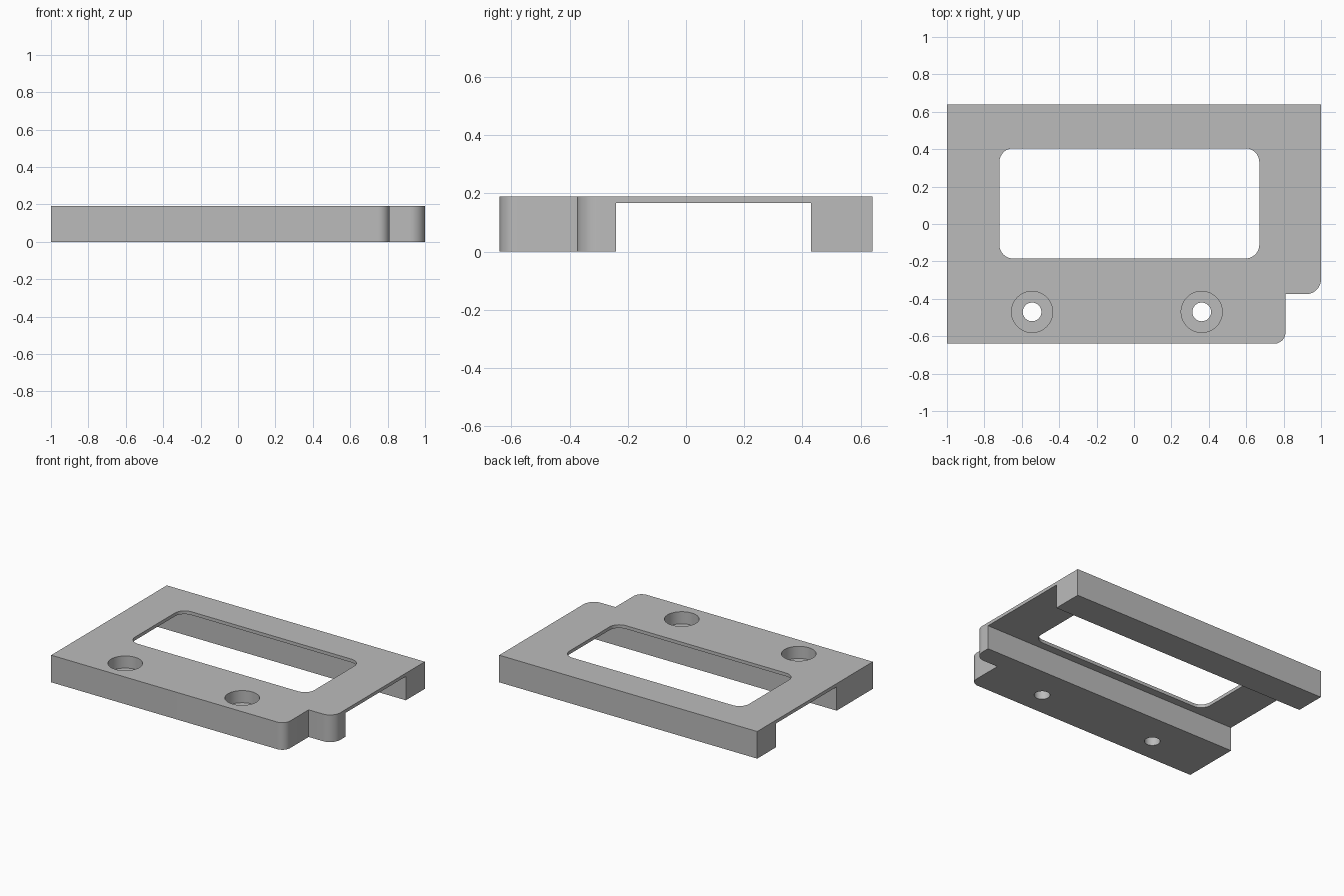
import bpy
import bmesh
from math import cos, sin, pi, radians
from mathutils import Vector

cube = bpy.data.objects.get("Cube")
if cube:
    bpy.data.objects.remove(cube, do_unlink=True)

grey = bpy.data.materials.new("plain grey")
grey.use_nodes = True
colour = (0.5, 0.5, 0.5, 1)
grey.diffuse_color = colour
grey.node_tree.nodes["Principled BSDF"].inputs["Base Color"].default_value = colour

TOP = 0.19


def rounded(corners, steps=10):
    """Outline from (x, y, radius) right-angled corners."""
    points = []
    for i, (x, y, r) in enumerate(corners):
        p = Vector((x, y))
        if not r:
            points.append(p)
            continue
        a = (Vector(corners[i - 1][:2]) - p).normalized() * r
        b = (Vector(corners[(i + 1) % len(corners)][:2]) - p).normalized() * r
        for k in range(steps + 1):
            t = k / steps * pi / 2
            points.append(p + a * (1 - sin(t)) + b * (1 - cos(t)))
    return points


def circle(x, y, r, n=48):
    return [Vector((x + r * cos(2 * pi * k / n), y + r * sin(2 * pi * k / n)))
            for k in range(n)]


def prism(name, outline, z0, z1):
    bm = bmesh.new()
    base = bm.faces.new([bm.verts.new((p.x, p.y, z0)) for p in outline])
    top = bmesh.ops.extrude_face_region(bm, geom=[base])["geom"]
    bmesh.ops.translate(bm, vec=(0, 0, z1 - z0),
                        verts=[v for v in top if isinstance(v, bmesh.types.BMVert)])
    bmesh.ops.recalc_face_normals(bm, faces=bm.faces)
    mesh = bpy.data.meshes.new(name)
    bm.to_mesh(mesh)
    bm.free()
    mesh.materials.append(grey)
    obj = bpy.data.objects.new(name, mesh)
    bpy.context.collection.objects.link(obj)
    return obj


def rectangle(x0, x1, y0, y1, r=0):
    return rounded([(x0, y0, r), (x1, y0, r), (x1, y1, r), (x0, y1, r)])


# Plate with a stepped, rounded front corner
plate = prism("mounting_plate", rounded([
    (-1, -0.64, 0), (0.81, -0.64, 0.06), (0.81, -0.375, 0),
    (1, -0.375, 0.08), (1, 0.64, 0), (-1, 0.64, 0)]), 0, TOP)

# Underside channel, window and counterbored screw holes
cutters = [
    prism("channel_cutter", rectangle(-1.2, 1.2, -0.24, 0.43), -0.1, 0.167),
    prism("window_cutter", rectangle(-0.72, 0.67, -0.185, 0.405, 0.075), 0.1, 0.3),
]
for x in (-0.545, 0.362):
    cutters.append(prism("screw_hole_cutter", circle(x, -0.47, 0.05), -0.1, 0.3))
    cutters.append(prism("counterbore_cutter", circle(x, -0.47, 0.11), TOP - 0.085, 0.3))

bpy.ops.object.select_all(action="DESELECT")
bpy.context.view_layer.objects.active = plate
plate.select_set(True)
for cutter in cutters:
    cut = plate.modifiers.new("cut", "BOOLEAN")
    cut.operation = "DIFFERENCE"
    cut.solver = "EXACT"
    cut.object = cutter
    bpy.ops.object.modifier_apply(modifier=cut.name)
    bpy.data.objects.remove(cutter, do_unlink=True)

bpy.ops.object.shade_smooth_by_angle(angle=radians(30))
